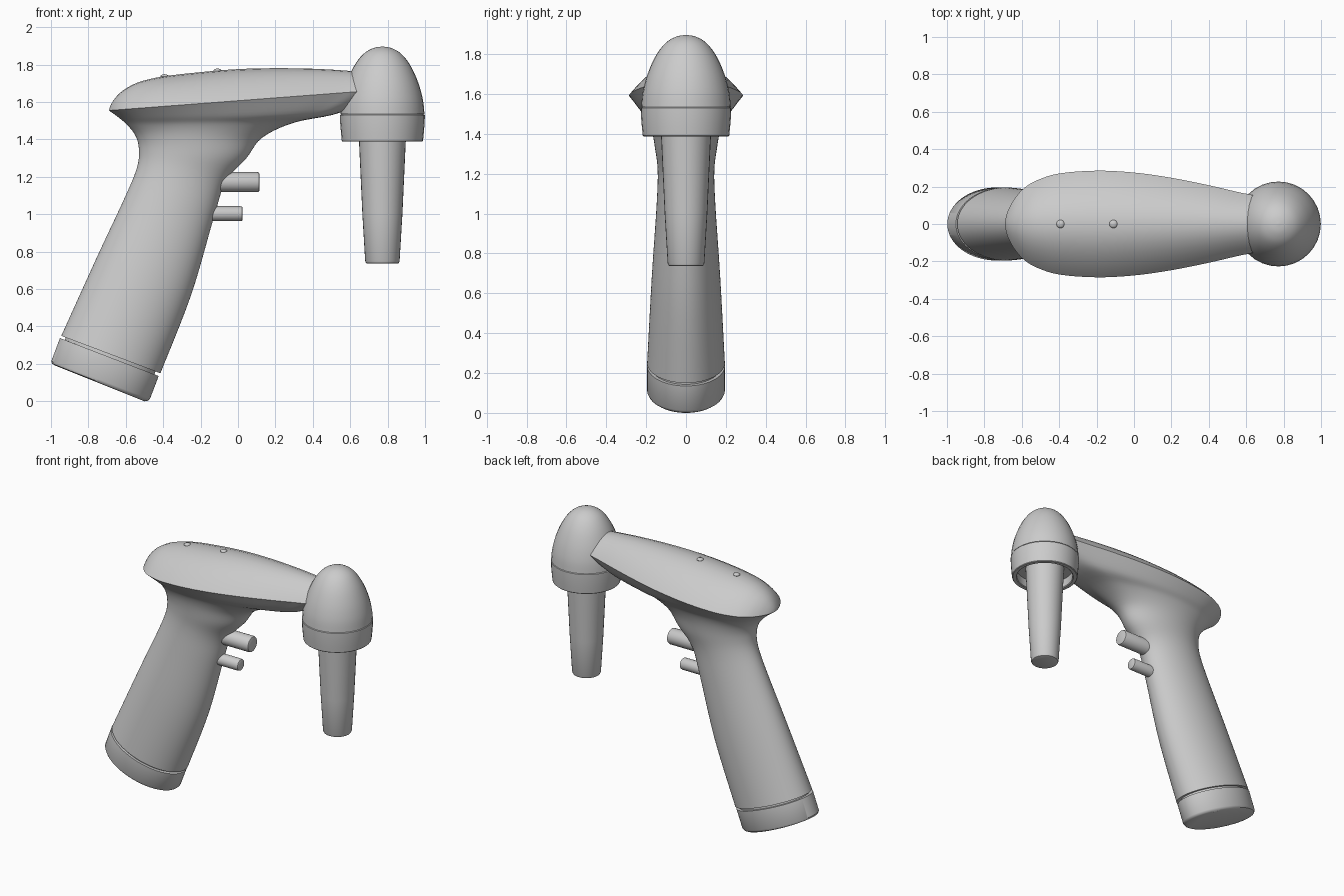
import bpy, bmesh, math
from mathutils import Vector

if "Cube" in bpy.data.objects:
    bpy.data.objects.remove(bpy.data.objects["Cube"])

NOSE_X = 0.772


def spline(pts, n):
    """Catmull-Rom curve through tuples of any size."""
    out = []
    for i in range(len(pts) - 1):
        p = [pts[max(0, min(len(pts) - 1, i + k))] for k in (-1, 0, 1, 2)]
        for j in range(n):
            t = j / n
            out.append(tuple(0.5 * (2 * b + (c - a) * t + (2 * a - 5 * b + 4 * c - d) * t * t
                                    + (3 * b - a - 3 * c + d) * t ** 3) for a, b, c, d in zip(*p)))
    return out + [tuple(pts[-1])]


def finish(bm, name, angle=35):
    bmesh.ops.remove_doubles(bm, verts=bm.verts, dist=0.0005)
    bmesh.ops.recalc_face_normals(bm, faces=bm.faces)
    me = bpy.data.meshes.new(name)
    bm.to_mesh(me)
    bm.free()
    ob = bpy.data.objects.new(name, me)
    bpy.context.collection.objects.link(ob)
    bpy.ops.object.select_all(action='DESELECT')
    ob.select_set(True)
    bpy.context.view_layer.objects.active = ob
    bpy.ops.object.shade_smooth_by_angle(angle=math.radians(angle))
    return ob


def skin(bm, rows, closed):
    rows = [[bm.verts.new(p) for p in r] for r in rows]
    n = len(rows[0])
    for a, b in zip(rows, rows[1:]):
        for i in range(n if closed else n - 1):
            j = (i + 1) % n
            bm.faces.new((a[i], a[j], b[j], b[i]))
    return rows


def lathe(name, profile, origin, axis='Z', seg=32):
    bm = bmesh.new()
    rows = []
    for r, h in profile:
        row = []
        for i in range(seg):
            a = 2 * math.pi * i / seg
            p = Vector((r * math.cos(a), r * math.sin(a), h))
            if axis == 'X':
                p = Vector((p.z, p.x, p.y))
            row.append(p + Vector(origin))
        rows.append(row)
    skin(bm, rows, True)
    return finish(bm, name)


# Upper rim outline: x, half width, crown height
table = [(-.69, 0, 1.555), (-.683, .045, 1.578), (-.665, .09, 1.61), (-.635, .14, 1.645),
         (-.59, .19, 1.678), (-.52, .233, 1.71), (-.4, .27, 1.737), (-.2, .285, 1.76),
         (0, .275, 1.776), (.2, .247, 1.781), (.4, .207, 1.778), (.55, .172, 1.77),
         (.65, .15, 1.76), (.71, .12, 1.74), (.74, .07, 1.70), (.75, 0, 1.664)]
stations = spline(table, 4)
X0, X1 = -.69, .75


def rim_z(x):
    return 1.555 + (x - X0) * 0.0758


def blend_ring(lx, lz, rx, rz, w, b):
    """Tilted ring between a back and a front point; b morphs ellipse into rim outline."""
    half = []
    for x, rw, _ in stations:
        s = min(1, max(0, (x - X0) / (X1 - X0)))
        y = w * ((1 - b) * 2 * math.sqrt(s * (1 - s)) + b * max(0, rw) / .285)
        half.append((lx + (rx - lx) * s, y, lz + (rz - lz) * s))
    return half + [(x, -y, z) for x, y, z in half[-2:0:-1]]


# Handle flaring into the upper body
rings = [(-.945, .35, -.415, .15, .195, 0), (-.75, .78, -.25, .57, .172, 0),
         (-.605, 1.09, -.13, .98, .148, 0), (-.54, 1.25, -.065, 1.175, .142, 0),
         (-.53, 1.35, .045, 1.30, .155, 0), (-.548, 1.42, .13, 1.41, .172, .1),
         (-.59, 1.475, .30, 1.49, .20, .35), (-.635, 1.515, .55, 1.545, .238, .75),
         (-.69, 1.555, .75, rim_z(X1), .285, 1)]
bm = bmesh.new()
rows = skin(bm, [blend_ring(*r) for r in spline(rings, 5)], True)
bm.faces.new(rows[0])
# Domed crown
crown = []
for x, w, top in stations:
    z = rim_z(x)
    row = []
    for k in range(17):
        u = math.sin(math.pi * (k / 16 - 0.5))
        row.append((x, max(0, w) * u, z + max(0, top - z) * (1 - u * u)))
    crown.append(row)
skin(bm, crown, False)
finish(bm, "handle_and_body")

# Battery cap with a narrow neck forming the groove
cap = [(-.92, .35, -.44, .165, .178, 0), (-.925, .328, -.447, .143, .178, 0),
       (-.952, .338, -.424, .135, .195, 0), (-.998, .215, -.471, .012, .195, 0),
       (-.994, .201, -.483, .003, .189, 0), (-.975, .19, -.50, .0, .178, 0)]
bm = bmesh.new()
rows = skin(bm, [blend_ring(*r) for r in cap], True)
bm.faces.new(rows[0])
bm.faces.new(rows[-1])
finish(bm, "base_cap")

# Nose dome, hollow collar and nozzle
dome = spline([(.225, 1.535), (.217, 1.61), (.193, 1.70), (.153, 1.79),
               (.104, 1.855), (.05, 1.888), (0, 1.897)], 4)
lathe("nose_dome", [(0, 1.535)] + dome, (NOSE_X, 0, 0))
lathe("nose_collar", [(0, 1.535), (.22, 1.535), (.227, 1.53), (.226, 1.49), (.221, 1.43),
                      (.217, 1.392), (.213, 1.388), (.19, 1.388), (.185, 1.393),
                      (.185, 1.45), (0, 1.45)], (NOSE_X, 0, 0))
lathe("nozzle", [(0, 1.46), (.128, 1.46), (.125, 1.39), (.107, 1.0), (.092, .75),
                 (.087, .739), (.08, .736), (0, .736)], (NOSE_X, 0, 0))

# Trigger buttons
for name, z, r, x0, x1 in (("upper_trigger", 1.172, .054, -.25, .115),
                           ("lower_trigger", 1.003, .04, -.3, .025)):
    lathe(name, [(0, x0), (r, x0), (r, x1 - .012), (r * .93, x1 - .003), (r * .8, x1), (0, x1)],
          (0, 0, z), 'X', 24)

# Small indicator buttons on the crown
for name, x, z in (("rear_indicator", -.393, 1.737), ("front_indicator", -.11, 1.767)):
    prof = [(.022 * math.sin(a), .012 * math.cos(a)) for a in (math.pi * i / 8 for i in range(9))]
    lathe(name, prof, (x, 0, z), 'Z', 16)
